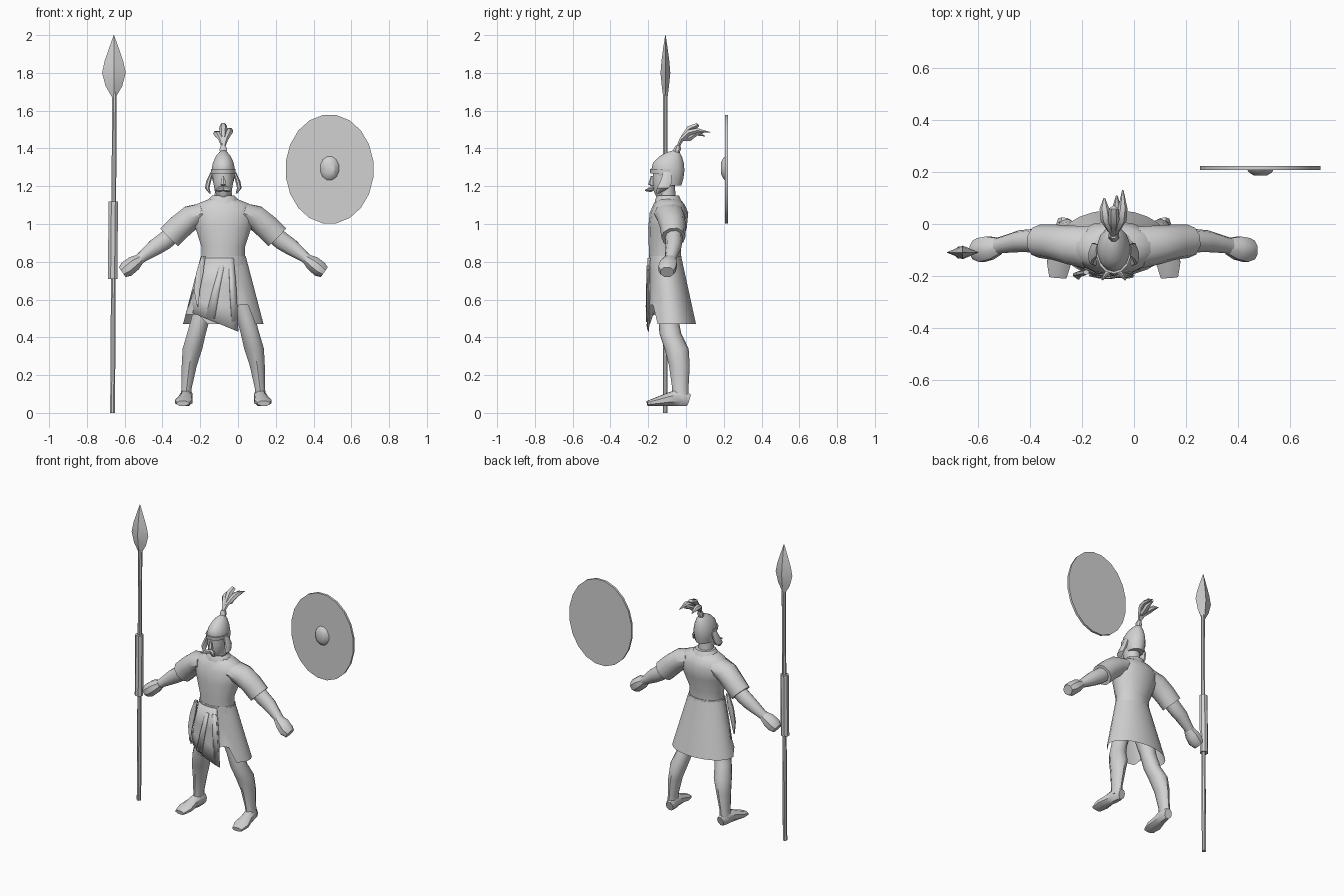
import bpy, bmesh, math
from mathutils import Vector

CX = -0.078  # figure's centre line
grey = bpy.data.materials.new("stone grey")
grey.diffuse_color = (0.64, 0.64, 0.64, 1)


def finish(name, bm, mirror=False, at=(CX, 0, 0), angle=40):
    bmesh.ops.recalc_face_normals(bm, faces=bm.faces)
    me = bpy.data.meshes.new(name)
    bm.to_mesh(me)
    bm.free()
    ob = bpy.data.objects.new(name, me)
    bpy.context.collection.objects.link(ob)
    ob.location = at
    me.materials.append(grey)
    if mirror:
        ob.modifiers.new("mirror", 'MIRROR')
    bpy.context.view_layer.objects.active = ob
    ob.select_set(True)
    bpy.ops.object.shade_smooth_by_angle(angle=math.radians(angle))
    ob.select_set(False)
    return ob


def loft(name, secs, n=10, hint=(0, 1, 0), axis=None, caps=(True, True), **kw):
    """Skin rings (x, y, z, ru, rv) along a path; rv runs along the hint."""
    bm = bmesh.new()
    pts = [Vector(s[:3]) for s in secs]
    rings = []
    for i, s in enumerate(secs):
        t = Vector(axis) if axis else pts[min(i + 1, len(pts) - 1)] - pts[max(i - 1, 0)]
        t.normalize()
        v = Vector(hint)
        v = (v - t * v.dot(t)).normalized()
        u = v.cross(t)
        ring = []
        for k in range(n):
            a = 2 * math.pi * (k + 0.5) / n
            ring.append(bm.verts.new(pts[i] + u * s[3] * math.cos(a) + v * s[4] * math.sin(a)))
        rings.append(ring)
    for a, b in zip(rings, rings[1:]):
        for k in range(n):
            bm.faces.new((a[k], a[(k + 1) % n], b[(k + 1) % n], b[k]))
    if caps[0]:
        bm.faces.new(rings[0])
    if caps[1]:
        bm.faces.new(rings[-1])
    return finish(name, bm, **kw)


UP = (0, 0, 1)

# torso, neck and collar
loft("tunic_torso", [(0, -.11, .80, .118, .085), (0, -.112, .88, .118, .085),
                     (0, -.098, .98, .152, .102), (0, -.09, 1.06, .172, .102),
                     (0, -.09, 1.105, .145, .082), (0, -.095, 1.135, .07, .06)], 14, axis=UP)
loft("neck", [(0, -.1, 1.1, .05, .048), (0, -.105, 1.22, .045, .045)], 10, axis=UP)
loft("collar", [(0, -.09, 1.10, .10, .078), (0, -.095, 1.125, .085, .072),
                (0, -.095, 1.15, .062, .06)], 12, axis=UP)
loft("belt", [(0, -.11, .775, .128, .09), (0, -.11, .83, .121, .088)], 16, axis=UP)


# skirt, open below, with an uneven hem
def skirt_size(z):
    t = (.83 - z) / .36
    return .12 + .095 * t, .085 + .042 * t, -.11 + .037 * t


def skirt_ring(z):
    rx, ry, cy = skirt_size(z)
    return (0, cy, z, rx, ry)


skirt = loft("skirt", [skirt_ring(z) for z in (.82, .7, .58, .47)], 24, axis=UP, caps=(True, False))
for v in skirt.data.vertices:
    if v.co.z < .5 and v.co.y < -.1:
        lift = .1 if abs(v.co.x - .09) < .05 else (.05 if v.co.x < -.1 else 0)
        v.co.z += lift


# cloth panels following the front of the skirt
def panel(name, rows, gap, cols=6):
    bm = bmesh.new()
    grid = []
    for z0, x0, z1, x1 in rows:
        line = []
        for c in range(cols + 1):
            f = c / cols
            x, z = x0 + (x1 - x0) * f, z0 + (z1 - z0) * f
            rx, ry, cy = skirt_size(z)
            y = cy - ry * math.sqrt(max(0, 1 - (x / rx) ** 2)) - gap
            line.append(bm.verts.new((x, max(-.215, y), z)))
        grid.append(line)
    for a, b in zip(grid, grid[1:]):
        for c in range(cols):
            bm.faces.new((a[c], a[c + 1], b[c + 1], b[c]))
    ob = finish(name, bm)
    ob.modifiers.new("thick", 'SOLIDIFY').thickness = .005
    return ob


panel("front_flap", [(.82, -.1, .82, .055), (.68, -.145, .68, .068),
                     (.6, -.18, .56, .075), (.54, -.19, .43, .08)], .008, 8)
panel("sash_left", [(.78, -.02, .78, .005), (.64, -.06, .65, -.02), (.50, -.095, .50, -.045)], .014, 2)
panel("sash_right", [(.78, .03, .78, .055), (.64, .035, .64, .065), (.48, .045, .49, .076)], .014, 2)
loft("side_tie", [(-.105, -.185, .83, .012, .01), (-.125, -.19, .74, .022, .012),
                  (-.14, -.195, .65, .018, .01), (-.135, -.21, .56, .004, .004)], 6, axis=UP)

# arms and sleeves
loft("sleeve", [(.10, -.09, 1.06, .055, .08), (.17, -.08, 1.035, .068, .075),
                (.23, -.07, .985, .07, .068), (.285, -.066, .93, .07, .064)], 10, mirror=True)
loft("arm", [(.24, -.066, .97, .048, .048), (.31, -.064, .91, .05, .045), (.36, -.066, .877, .046, .042),
             (.43, -.08, .825, .03, .032), (.455, -.087, .805, .028, .032)], 10, mirror=True)
loft("hand", [(.44, -.085, .815, .028, .034), (.475, -.092, .79, .044, .048),
              (.51, -.1, .762, .046, .05), (.535, -.1, .745, .034, .038)], 8, mirror=True)

# legs and feet
loft("leg", [(.085, -.1, .62, .06, .06), (.12, -.093, .5, .052, .052), (.142, -.083, .42, .052, .058),
             (.163, -.05, .34, .055, .064), (.18, -.035, .25, .042, .055),
             (.194, -.03, .13, .028, .043), (.198, -.03, .075, .032, .045)], 10, axis=UP, mirror=True)
loft("foot", [(.19, .015, .068, .026, .034), (.195, -.03, .082, .036, .05), (.203, -.09, .072, .038, .038),
              (.21, -.15, .06, .05, .026), (.214, -.205, .05, .036, .014)], 8, hint=UP, mirror=True)

# head: face, nose, moustache and chin
loft("face", [(0, -.125, 1.14, .026, .03), (0, -.122, 1.17, .046, .05), (0, -.112, 1.23, .056, .066),
              (0, -.108, 1.30, .055, .07)], 12, axis=UP)
loft("nose", [(0, -.178, 1.255, .008, .008), (0, -.184, 1.21, .016, .016), (0, -.175, 1.2, .01, .008)], 6, axis=UP)
loft("moustache", [(0, -.176, 1.187, .012, .012), (.025, -.188, 1.183, .011, .014),
                   (.045, -.215, 1.178, .003, .004)], 6, hint=UP, mirror=True)

# helmet with brow, ear guards and knob
loft("helmet", [(0, -.082, 1.205, .05, .058), (0, -.088, 1.245, .062, .075), (0, -.096, 1.285, .064, .088),
                (0, -.093, 1.325, .056, .081), (0, -.082, 1.358, .041, .06), (0, -.068, 1.38, .022, .034),
                (0, -.055, 1.39, .008, .01)], 14, axis=UP)
loft("brow", [(0, -.105, 1.268, .066, .084), (0, -.107, 1.29, .067, .084)], 14, axis=UP)
loft("ear_guard", [(.06, -.10, 1.275, .008, .022), (.078, -.105, 1.225, .014, .034),
                   (.085, -.122, 1.19, .013, .034), (.07, -.15, 1.162, .005, .012)], 8, axis=UP, mirror=True)
loft("knob", [(0, -.052, 1.375, .018, .018), (0, -.046, 1.395, .022, .022), (0, -.042, 1.415, .014, .014)], 8, axis=UP)

# plume made of curved leaf-shaped feathers
for i, (dx, top, ey, ez) in enumerate([(0, 1.525, .07, 1.52), (.035, 1.505, .13, 1.485),
                                       (-.036, 1.495, .1, 1.465), (.012, 1.475, .11, 1.49)]):
    loft(f"feather_{i}", [(0, -.045, 1.405, .008, .009), (dx * .35, -.022, 1.45, .013, .014),
                          (dx * .8, .018, top - .02, .018, .022), (dx, .06, (top + ez) / 2, .014, .018),
                          (dx, ey, ez, .002, .003)], 6, hint=(1, 0, 0))

# spear
loft("spear_shaft", [(-.664, -.11, 0, .014, .014), (-.654, -.11, 1.74, .013, .013)], 8, axis=UP, at=(0, 0, 0))
loft("spear_grip", [(-.664, -.11, .71, .027, .025), (-.66, -.11, 1.12, .027, .025)], 8, axis=UP, at=(0, 0, 0))


def blade():
    """Leaf-shaped head with a diamond cross-section."""
    bm = bmesh.new()
    rows = []
    for z, w, d in [(1.675, .012, .012), (1.73, .044, .019), (1.80, .0625, .026),
                    (1.86, .05, .021), (1.93, .026, .012), (2.0, .001, .001)]:
        rows.append([bm.verts.new((x, y, z)) for x, y in ((w, 0), (0, d), (-w, 0), (0, -d))])
    for a, b in zip(rows, rows[1:]):
        for k in range(4):
            bm.faces.new((a[k], a[(k + 1) % 4], b[(k + 1) % 4], b[k]))
    bm.faces.new(rows[0])
    bm.faces.new(rows[-1])
    finish("spear_head", bm, at=(-.657, -.109, 0))


blade()

# oval shield with a central boss
FRONT = (0, -1, 0)
loft("shield", [(.485, .222, 1.29, .234, .29), (.485, .207, 1.29, .234, .29)], 20,
     hint=UP, axis=FRONT, at=(0, 0, 0), angle=30)
loft("shield_boss", [(.485, .21, 1.295, .053, .067), (.485, .198, 1.295, .046, .057),
                     (.485, .186, 1.295, .026, .033)], 12, hint=UP, axis=FRONT, at=(0, 0, 0), angle=30)
